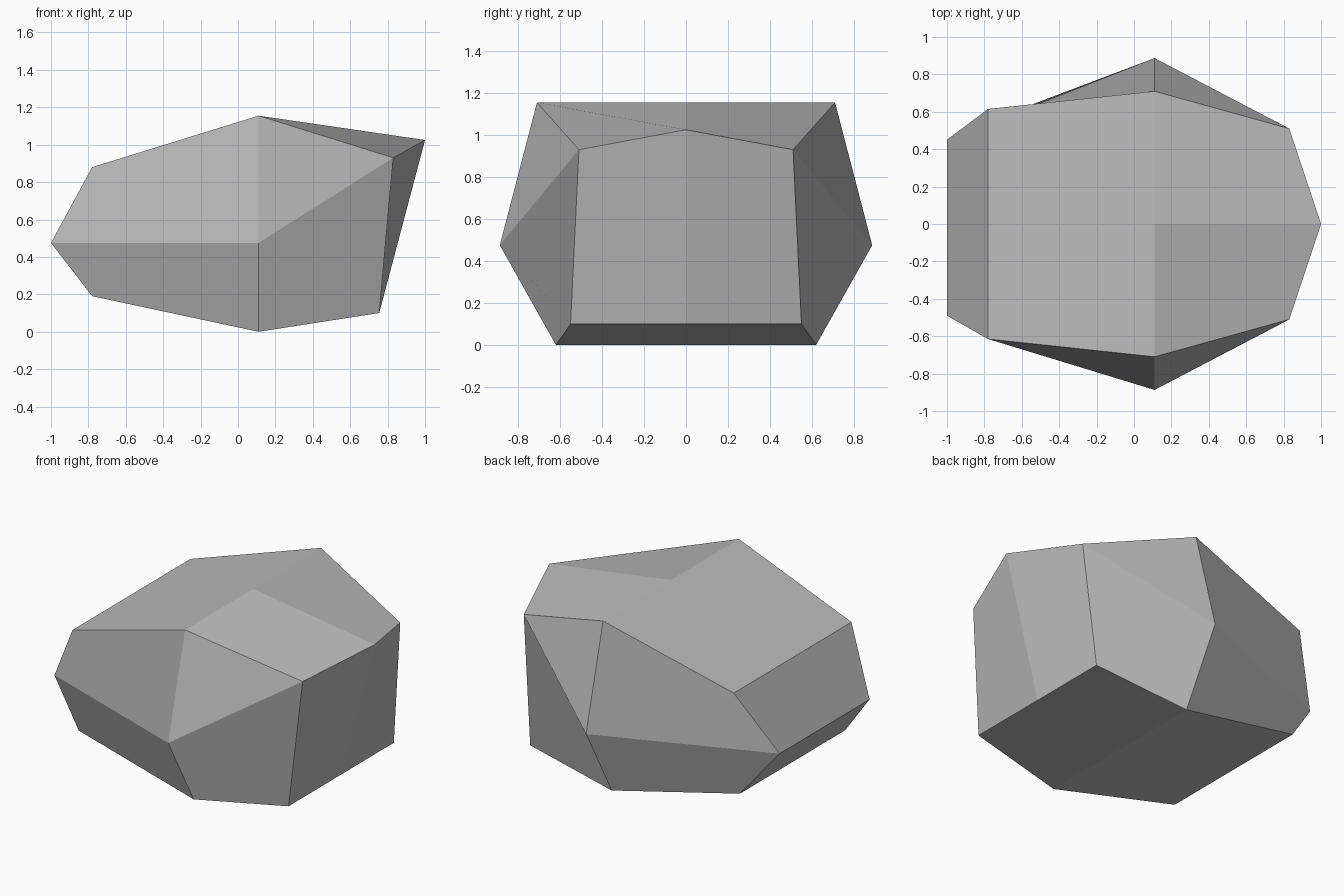
import bpy
import bmesh

if "Cube" in bpy.data.objects:
    bpy.data.objects.remove(bpy.data.objects["Cube"])

# Stone colour
stone = bpy.data.materials.new("stone_grey")
stone.diffuse_color = (0.5, 0.5, 0.5, 1.0)
stone.use_nodes = True
stone.node_tree.nodes["Principled BSDF"].inputs["Base Color"].default_value = stone.diffuse_color

# Corner points of the front half, mirrored across y for the back half
SIDE = {
    "top_left": (-0.78, -0.615, 0.88),
    "mid_left": (-1.0, -0.47, 0.475),
    "base_left": (-0.78, -0.55, 0.19),
    "top": (0.11, -0.71, 1.155),
    "mid": (0.11, -0.887, 0.475),
    "base": (0.11, -0.62, 0.0),
    "shoulder": (0.83, -0.51, 0.93),
    "base_right": (0.755, -0.55, 0.10),
}
# Points on the centre line
CENTRE = {
    "crest": (0.11, 0.0, 1.155),
    "nose": (1.0, 0.0, 1.025),
    "keel": (0.755, 0.0, 0.10),
}

bm = bmesh.new()
front = {n: bm.verts.new(p) for n, p in SIDE.items()}
back = {n: bm.verts.new((x, -y, z)) for n, (x, y, z) in SIDE.items()}
centre = {n: bm.verts.new(p) for n, p in CENTRE.items()}
front.update(centre)
back.update(centre)

# The left edge is slightly skewed
front["mid_left"].co.y = -0.49
back["mid_left"].co.y = 0.45

# Facets that occur on both the front and the back
for names in (
    ("mid", "top", "top_left", "mid_left"),
    ("mid_left", "base_left", "base", "mid"),
    ("mid", "shoulder", "top"),
    ("mid", "base", "base_right", "shoulder"),
    ("top", "shoulder", "nose", "crest"),
    ("keel", "nose", "shoulder", "base_right"),
):
    bm.faces.new([front[n] for n in names])
    bm.faces.new([back[n] for n in reversed(names)])


def bridge(a, b, tip_a=None, tip_b=None):
    """Facet spanning front to back between two levels."""
    loop = [front[a], back[a]]
    if tip_a:
        loop.insert(1, centre[tip_a])
    loop.append(back[b])
    if tip_b:
        loop.append(centre[tip_b])
    loop.append(front[b])
    bm.faces.new(loop)


# Facets crossing the centre line: top, left side and underside
bridge("top", "top_left", tip_a="crest")
bridge("top_left", "mid_left")
bridge("mid_left", "base_left")
bridge("base_left", "base")
bridge("base", "base_right", tip_b="keel")

bm.normal_update()
mesh = bpy.data.meshes.new("rock")
bm.to_mesh(mesh)
bm.free()
mesh.materials.append(stone)
rock = bpy.data.objects.new("rock", mesh)
bpy.context.collection.objects.link(rock)
